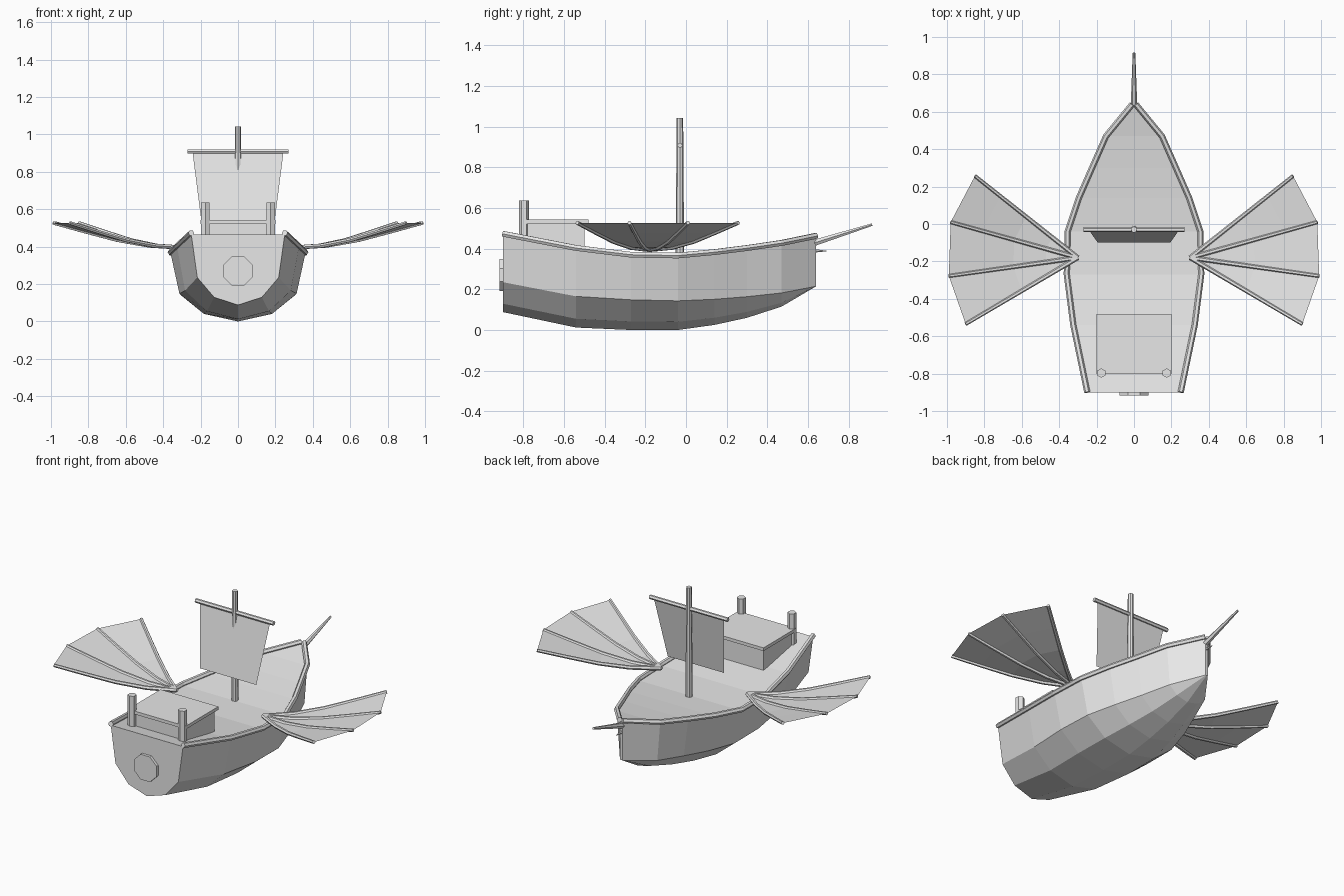
import bpy, bmesh, math
from mathutils import Vector

if "Cube" in bpy.data.objects:
    bpy.data.objects.remove(bpy.data.objects["Cube"], do_unlink=True)

GREY = (0.8, 0.8, 0.8, 1)
grey = bpy.data.materials.new("plain_grey")
grey.use_nodes = True
grey.diffuse_color = GREY
grey.node_tree.nodes["Principled BSDF"].inputs["Base Color"].default_value = GREY


def add_object(name, bm):
    """Turn a bmesh into a flat shaded object."""
    mesh = bpy.data.meshes.new(name)
    bm.to_mesh(mesh)
    bm.free()
    mesh.materials.append(grey)
    obj = bpy.data.objects.new(name, mesh)
    bpy.context.collection.objects.link(obj)
    return obj


def loft(name, rings, closed=True, caps=True):
    """Skin a series of cross-sections."""
    bm = bmesh.new()
    rows = [[bm.verts.new(p) for p in ring] for ring in rings]
    count = len(rows[0])
    for a, b in zip(rows, rows[1:]):
        for i in range(count if closed else count - 1):
            j = (i + 1) % count
            bm.faces.new((a[i], a[j], b[j], b[i]))
    if caps:
        bm.faces.new(rows[0])
        bm.faces.new(rows[-1])
    bmesh.ops.recalc_face_normals(bm, faces=bm.faces)
    return add_object(name, bm)


def tube(name, path, start, end, sides=6, turn=0.0):
    """Sweep a polygon along a path, tapering from start to end radius."""
    path = [Vector(p) for p in path]
    last = len(path) - 1
    rings = []
    for k, p in enumerate(path):
        along = (path[min(k + 1, last)] - path[max(k - 1, 0)]).normalized()
        ref = Vector((1, 0, 0)) if abs(along.z) > 0.9 else Vector((0, 0, 1))
        u = along.cross(ref).normalized()
        v = along.cross(u)
        r = start + (end - start) * k / last
        angles = [turn + math.tau * i / sides for i in range(sides)]
        rings.append([p + r * (math.cos(a) * u + math.sin(a) * v) for a in angles])
    return loft(name, rings)


def box(name, low, high):
    loft(name, [[(low[0], low[1], z), (high[0], low[1], z),
                 (high[0], high[1], z), (low[0], high[1], z)]
                for z in (low[2], high[2])])


# Hull stations: y, half width, sheer height, keel height, chine fraction
stations = [
    (-0.9, 0.25, 0.465, 0.088, 0.39),
    (-0.54, 0.325, 0.395, 0.012, 0.4),
    (-0.27, 0.36, 0.362, 0, 0.41),
    (-0.04, 0.355, 0.358, 0, 0.4),
    (0.14, 0.295, 0.375, 0.025, 0.36),
    (0.3, 0.225, 0.395, 0.06, 0.31),
    (0.47, 0.15, 0.42, 0.115, 0.22),
    (0.64, 0.01, 0.455, 0.215, 0),
]
sections = []
for y, w, sheer, keel, chine in stations:
    h = sheer - keel
    half = [(w, sheer), (0.87 * w, keel + chine * h), (0.51 * w, keel + 0.28 * chine * h)]
    sections.append([(x, y, z) for x, z in half] + [(0, y, keel)]
                    + [(-x, y, z) for x, z in reversed(half)])
loft("hull", sections)

# Rails, wings and cabin posts on both sides
tips = [(0.85, 0.257), (0.98, 0.01), (0.99, -0.278), (0.9, -0.535)]
rise = [0.395, 0.405, 0.435, 0.48, 0.527]
root_x, root_y = 0.3, -0.18
for side, label in ((1, "left"), (-1, "right")):
    tube(label + "_rail", [(side * w, y, sheer + 0.008) for y, w, sheer, _, _ in stations],
         0.016, 0.016)
    ribs = []
    for x, y in tips:
        ribs.append([(side * (root_x + (x - root_x) * k / 4),
                      root_y + (y - root_y) * k / 4, z) for k, z in enumerate(rise)])
    for n, rib in enumerate(ribs):
        tube(f"{label}_wing_rib_{n + 1}", rib, 0.013, 0.01)
    loft(label + "_wing_membrane", ribs, closed=False, caps=False)
    tube(label + "_cabin_post", [(side * 0.175, -0.797, z) for z in (0.4, 0.637)],
         0.025, 0.025)

# Cabin with overhanging roof
box("cabin", (-0.186, -0.788, 0.36), (0.186, -0.5, 0.525))
box("cabin_roof", (-0.2, -0.802, 0.522), (0.2, -0.48, 0.542))

# Mast, yard and slanted sail
mast_y = -0.03
tube("mast", [(0, mast_y, 0.34), (0, mast_y, 1.042)], 0.021, 0.016, 8)
tube("yard", [(-0.27, mast_y, 0.908), (0.27, mast_y, 0.908)], 0.013, 0.013)
loft("sail", [[(-0.243, mast_y, 0.905), (0.243, mast_y, 0.905)],
              [(-0.195, -0.098, 0.53), (0.195, -0.098, 0.53)]], closed=False, caps=False)

# Bowsprit, bow spike and stern disc
tube("bowsprit", [(0, 0.62, 0.425), (0, 0.915, 0.518)], 0.018, 0.007)
tube("bow_spike", [(0, 0.6, 0.39), (0, 0.69, 0.388)], 0.014, 0.002)
tube("stern_disc", [(0, -0.917, 0.27), (0, -0.89, 0.27)], 0.085, 0.085, 8, math.pi / 8)
